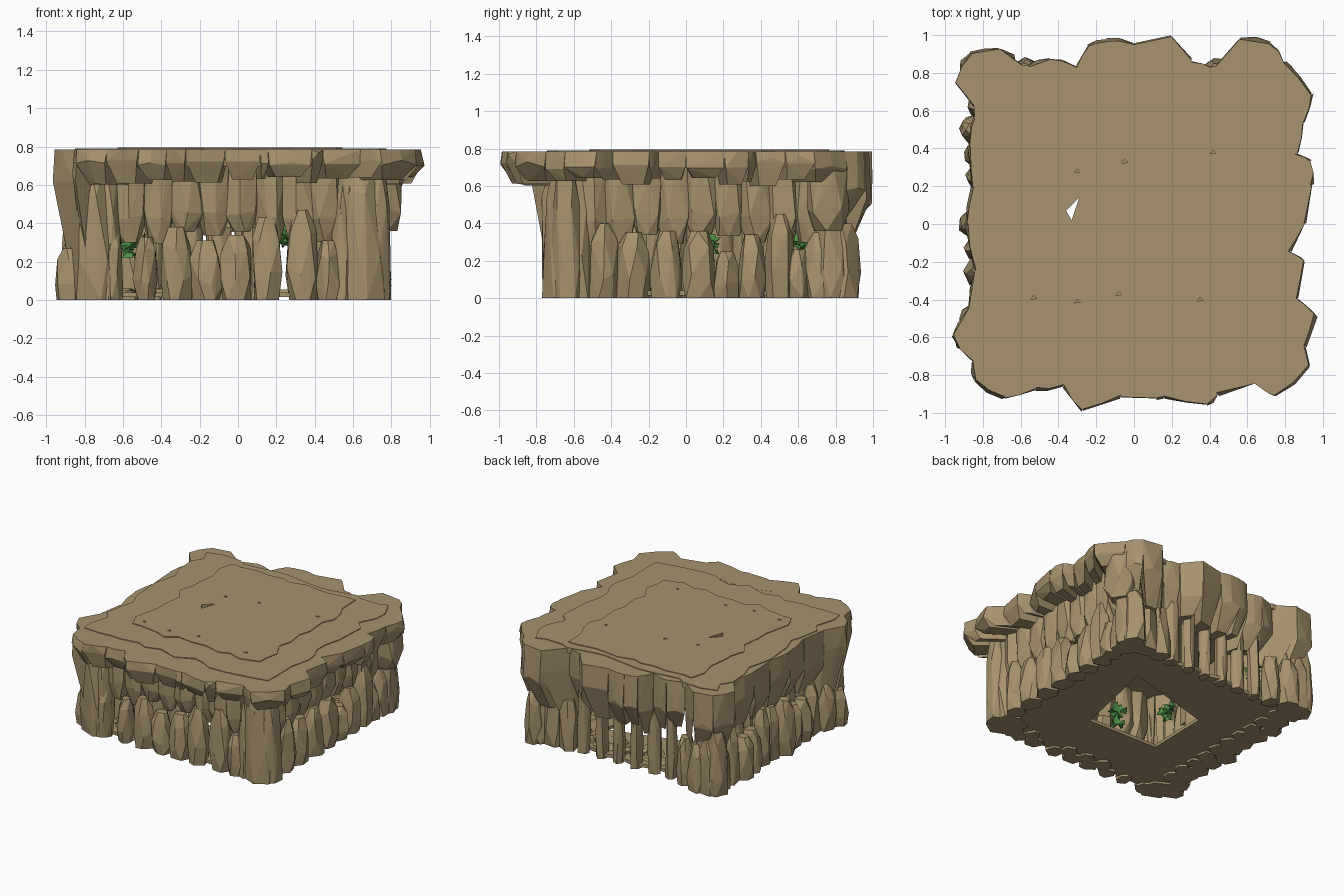
import bpy, bmesh, math, random
from mathutils import Vector

rng = random.Random(11)
cube = bpy.data.objects.get("Cube")
if cube:
    bpy.data.objects.remove(cube, do_unlink=True)


def material(name, rgb):
    m = bpy.data.materials.new(name)
    m.use_nodes = True
    m.diffuse_color = (*rgb, 1)
    bsdf = next(n for n in m.node_tree.nodes if n.type == 'BSDF_PRINCIPLED')
    bsdf.inputs["Base Color"].default_value = (*rgb, 1)
    bsdf.inputs["Roughness"].default_value = 0.9
    return m


ROCK = material("brown_rock", (0.385, 0.287, 0.156))
LEAF = material("vine_green", (0.085, 0.32, 0.075))


def finish(name, bm, mat):
    bmesh.ops.recalc_face_normals(bm, faces=bm.faces[:])
    me = bpy.data.meshes.new(name)
    bm.to_mesh(me)
    bm.free()
    me.materials.append(mat)
    ob = bpy.data.objects.new(name, me)
    bpy.context.scene.collection.objects.link(ob)
    return ob


def hull(bm, pts):
    verts = [bm.verts.new(p) for p in pts]
    res = bmesh.ops.convex_hull(bm, input=verts)
    junk = {g for g in res["geom_interior"] + res["geom_unused"]
            if isinstance(g, bmesh.types.BMVert)}
    bmesh.ops.delete(bm, geom=list(junk), context='VERTS')


def rock(bm, x, y, r, z0, z1, foot=0.9, top=0.5, ry=None):
    """Chipped, many-sided upright boulder."""
    h, ry, pts = z1 - z0, ry or r, []
    for t, s in ((0, foot), (0.3, 1), (0.75, 0.88), (1, top)):
        turn = rng.uniform(0, 1)
        for k in range(6):
            a = turn + math.tau * k / 6 + rng.uniform(-0.25, 0.25)
            q = s * rng.uniform(0.85, 1.08)
            z = z0 + h * t + (rng.uniform(-0.06, 0.06) * h if 0 < t < 1 else 0)
            pts.append((x + r * q * math.cos(a), y + ry * q * math.sin(a), z))
    hull(bm, pts)


def plate(name, pts, z0, z1):
    bm = bmesh.new()
    face = bm.faces.new([bm.verts.new((x, y, z0)) for x, y in pts])
    ext = bmesh.ops.extrude_face_region(bm, geom=[face])["geom"]
    top = [v for v in ext if isinstance(v, bmesh.types.BMVert)]
    bmesh.ops.translate(bm, verts=top, vec=(0, 0, z1 - z0))
    return finish(name, bm, ROCK)


def wavy(x0, x1, y0, y1, step=0.11, amp=0.035):
    """Rectangle outline with a ragged edge."""
    corners = [Vector(c) for c in ((x0, y0), (x1, y0), (x1, y1), (x0, y1))]
    pts = []
    for a, b in zip(corners, corners[1:] + corners[:1]):
        n = round((b - a).length / step)
        for i in range(n):
            p = a.lerp(b, i / n)
            pts.append((p.x + rng.uniform(-amp, amp), p.y + rng.uniform(-amp, amp)))
    return pts


# Roof outline, anticlockwise from the front right corner
OUTLINE = [(-.86, -.84), (-.7, -.94), (-.53, -.89), (-.38, -.87), (-.28, -1.01),
           (-.07, -.93), (.12, -.94), (.16, -.93), (.39, -.97), (.45, -.92),
           (.65, -.86), (.76, -.93), (.94, -.76), (.92, -.66), (.98, -.49),
           (.88, -.4), (.92, -.2), (.84, -.15), (.92, 0), (.96, .21),
           (.95, .34), (.88, .38), (.91, .54), (.96, .7), (.81, .87), (.73, .97),
           (.57, 1), (.43, .84), (.31, .88), (.2, 1.01), (0, .97), (-.15, .99),
           (-.25, .96), (-.31, .85), (-.45, .89), (-.58, .84), (-.73, .95),
           (-.88, .92), (-.96, .76), (-.85, .62), (-.89, .42), (-.87, .2),
           (-.9, 0), (-.86, -.25), (-.89, -.45), (-.98, -.6), (-.87, -.74)]

# Roof slab with two shallow ragged steps on top
slabs = [plate("roof_slab", [(x * .97, y * .97) for x, y in OUTLINE], .7, .784),
         plate("roof_middle_step", wavy(-.82, .74, -.71, .82), .75, .79),
         plate("roof_centre_step", wavy(-.6, .51, -.49, .73), .75, .795)]

# Rim stones at the front and left, long hanging boulders at the back and right
rim, hanging = bmesh.new(), bmesh.new()
for a, b in zip(OUTLINE, OUTLINE[1:] + OUTLINE[:1]):
    a, b = Vector(a), Vector(b)
    mid = (a + b) / 2
    deep = mid.y > .82 or mid.x < -.82
    low = rng.uniform(.3, .42) if deep else rng.uniform(.6, .645)
    belly = rng.uniform(.5, .62) if deep else rng.uniform(.69, .73)
    if deep and mid.y < -.4:
        low, belly = .14, .62
    levels = ((.785, .985, 0), (belly, .995, .02), (low, .91 if deep else .95, .2))
    pts = []
    for z, s, pinch in levels:
        for p, q in ((a, b), (b, a)):
            e = p.lerp(q, pinch)
            k = s * rng.uniform(.985, 1)
            pts += [(e.x * k, e.y * k, z), (e.x * .76, e.y * .76, z)]
        m = mid * s * rng.uniform(.98, 1.01)
        pts.append((m.x, m.y, z if z == .785 else z + rng.uniform(0, .05)))
    hull(hanging if deep else rim, pts)
finish("roof_rim_stones", rim, ROCK)
finish("hanging_boulders", hanging, ROCK)

# Upper wall set back under the rim
wall = bmesh.new()
for i in range(9):
    t = -.56 + i * .145
    rock(wall, t, -.65, .1, rng.uniform(.28, .36), .72, .55, .95, .08)
    rock(wall, .67, t + .06, .08, rng.uniform(.26, .34), .72, .6, .95, .1)
rock(wall, .75, .76, .13, .36, .72, .6, .9)
finish("upper_wall", wall, ROCK)

# Front row of standing stones: position, half width, height
row = bmesh.new()
for x, r, h in ((-.65, .055, .36), (-.48, .065, .33), (-.32, .085, .38),
                (-.17, .09, .31), (-.01, .095, .34), (.15, .085, .43),
                (.335, .095, .47), (.47, .07, .31)):
    rock(row, x, -.69, r, 0, h, .85, .5, .075)
for x in (-.24, -.09, .07, .41):
    rock(row, x, -.62, .06, 0, .38, 1, .9)
finish("front_standing_stones", row, ROCK)

# Left row of standing stones
row = bmesh.new()
for y, r, h in ((-.44, .08, .4), (-.28, .1, .35), (-.1, .09, .36),
                (.07, .1, .36), (.22, .08, .25), (.35, .08, .34),
                (.5, .085, .45), (.6, .07, .26), (.72, .1, .35)):
    rock(row, .71, y, .085, 0, h, .92, .5, r)
finish("left_standing_stones", row, ROCK)

# Right row, dense and bulging outward in places
row = bmesh.new()
for i in range(11):
    y = -.5 + i * .125
    x = -.84 if i % 4 == 0 else rng.uniform(-.82, -.79)
    rock(row, x, y, .09, 0, rng.uniform(.3, .48), .92, .5, .085)
    rock(row, -.72, y + .06, .08, 0, .5, .9, .8)
finish("right_standing_stones", row, ROCK)

# Back row: slim pillars with gaps, full stones towards the corners
row = bmesh.new()
for i in range(6):
    rock(row, -.43 + i * .15, .79, rng.uniform(.035, .055), 0, .48, 1, .9, .055)
for x, r, h in ((.44, .075, .38), (.56, .08, .42), (-.57, .075, .36)):
    rock(row, x, .81, r, 0, h, .92, .6)
finish("back_pillars", row, ROCK)

# Corner clusters
row = bmesh.new()
for x, y, r, h in ((.64, -.63, .15, .72), (.72, -.64, .09, .68), (.55, -.66, .08, .6),
                   (-.75, -.65, .13, .72), (-.86, -.6, .09, .27), (-.68, -.68, .08, .62),
                   (.68, .78, .12, .5), (.7, .84, .09, .4),
                   (-.79, .81, .12, .42), (-.7, .84, .09, .36), (-.83, .82, .1, .48)):
    rock(row, x, y, r, 0, h, .95, .6)
finish("corner_stones", row, ROCK)

# Floor ring, later opened in the middle
floor = plate("floor", wavy(-.8, .72, -.68, .8, .12, .02), .015, .04)

# Paving stones around the opening
paving = bmesh.new()
for i in range(13):
    for j in range(13):
        x, y = -.7 + i * .105, -.56 + j * .105
        if not (-.45 < x < .46 and -.3 < y < .56):
            rock(paving, x, y, .056, .035, rng.uniform(.046, .062), 1, .8)
finish("paving_stones", paving, ROCK)

# Cutter for the floor opening, the roof hole and the small roof pits
bm = bmesh.new()
hull(bm, [(x, y, z) for z in (-.1, .2)
          for x, y in ((.22, -.22), (.37, .48), (-.36, .28), (-.37, -.21))])
hull(bm, [(x, y, z) for z in (.5, .9)
          for x, y in ((-.36, .07), (-.33, .02), (-.29, .14), (-.31, .1))])
for x, y in ((-.3, .28), (-.05, .33), (.42, .38), (-.53, -.39), (-.3, -.41),
             (-.08, -.37), (.35, -.4)):
    hull(bm, [(x + dx, y + dy, z) for z in (.72, .9)
              for dx, dy in ((-.016, -.008), (.016, -.004), (0, .012))])
cutter = finish("hole_cutter", bm, ROCK)
cutter.hide_render = True
for ob in slabs + [floor]:
    mod = ob.modifiers.new("holes", 'BOOLEAN')
    mod.operation, mod.solver, mod.object = 'DIFFERENCE', 'EXACT', cutter
    bpy.context.view_layer.update()
    dg = bpy.context.evaluated_depsgraph_get()
    mesh = bpy.data.meshes.new_from_object(ob.evaluated_get(dg))
    ob.modifiers.clear()
    ob.data = mesh
bpy.data.objects.remove(cutter, do_unlink=True)

# Leafy vines hanging inside
vines = bmesh.new()
for x, y, z in ((-.565, .12, .31), (.24, .64, .37), (.57, .58, .39),
                (-.58, .6, .36), (-.57, -.33, .45), (-.3, -.54, .4)):
    for _ in range(24):
        c = Vector((x + rng.gauss(0, .018), y + rng.gauss(0, .018),
                    z + rng.uniform(-.08, .05)))
        hull(vines, [c + Vector([rng.uniform(-.035, .035) for _ in range(3)])
                     for _ in range(5)])
finish("hanging_vines", vines, LEAF)
